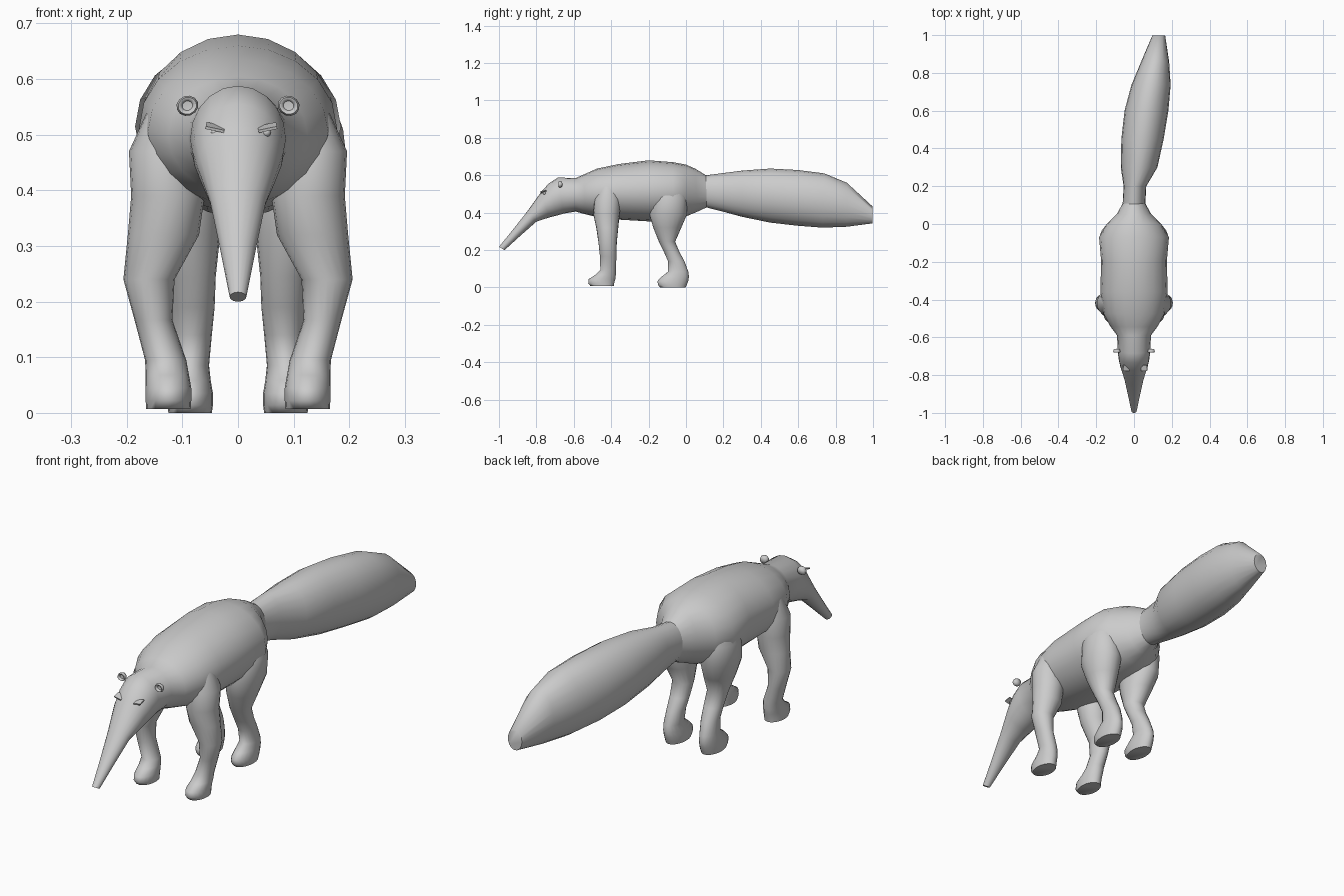
import bpy, bmesh, math
from mathutils import Matrix, Vector


def finish(name, bm, mirror=False, angle=60, shift=0.0):
    bmesh.ops.recalc_face_normals(bm, faces=bm.faces)
    mesh = bpy.data.meshes.new(name)
    bm.to_mesh(mesh)
    bm.free()
    obj = bpy.data.objects.new(name, mesh)
    obj.location.x = shift
    bpy.context.collection.objects.link(obj)
    bpy.ops.object.select_all(action='DESELECT')
    obj.select_set(True)
    bpy.context.view_layer.objects.active = obj
    bpy.ops.object.shade_smooth_by_angle(angle=math.radians(angle))
    if mirror:
        obj.modifiers.new("Mirror", 'MIRROR').use_mirror_merge = False
    return obj


def loft(name, sections, sides=20, caps=(True, True), mirror=False):
    """Each section: (y1, z1, y2, z2, centre x, half width); an ellipse
    spanning the two side-view outline points."""
    bm = bmesh.new()
    rings = []
    for y1, z1, y2, z2, cx, rx in sections:
        mid = Vector((cx, (y1 + y2) / 2, (z1 + z2) / 2))
        half = Vector((0, (y1 - y2) / 2, (z1 - z2) / 2))
        ring = []
        for i in range(sides):
            a = 2 * math.pi * i / sides
            ring.append(bm.verts.new(mid + half * math.cos(a) + Vector((rx * math.sin(a), 0, 0))))
        rings.append(ring)
    for a, b in zip(rings, rings[1:]):
        for i in range(sides):
            j = (i + 1) % sides
            bm.faces.new((a[i], a[j], b[j], b[i]))
    for ring, cap in ((rings[0], caps[0]), (rings[-1], caps[1])):
        if cap:
            bm.faces.new(ring)
    return finish(name, bm, mirror)


# Snout, head and torso in one flowing skin
loft("head_and_torso", [
    (-1.0, .217, -.97, .20, 0, .015),
    (-.925, .31, -.885, .277, 0, .032),
    (-.85, .405, -.80, .352, 0, .050),
    (-.775, .51, -.73, .375, 0, .073),
    (-.735, .555, -.69, .385, 0, .082),
    (-.685, .588, -.655, .395, 0, .086),
    (-.59, .585, -.59, .406, 0, .090),
    (-.545, .605, -.54, .392, 0, .125),
    (-.475, .636, -.47, .375, 0, .162),
    (-.36, .66, -.36, .363, 0, .178),
    (-.20, .68, -.19, .353, 0, .174),
    (-.07, .67, -.07, .36, 0, .185),
    (0, .657, 0, .38, 0, .145),
    (.05, .635, .06, .405, 0, .090),
    (.107, .60, .11, .428, 0, .060)], caps=(True, False))

# Bushy tail, swept to one side
loft("tail", [
    (.107, .60, .11, .428, 0, .060),
    (.20, .612, .20, .405, .005, .060),
    (.30, .625, .30, .378, .027, .097),
    (.45, .636, .45, .347, .045, .112),
    (.60, .628, .60, .330, .066, .116),
    (.74, .61, .73, .320, .090, .104),
    (.86, .56, .86, .325, .112, .074),
    (.998, .433, .998, .343, .131, .034)], caps=(False, True))

# Front legs
loft("front_legs", [
    (-.46, .56, -.37, .56, .115, .040),
    (-.49, .47, -.35, .47, .130, .066),
    (-.495, .39, -.355, .39, .126, .066),
    (-.48, .32, -.362, .32, .134, .064),
    (-.468, .24, -.37, .24, .160, .046),
    (-.46, .167, -.372, .167, .152, .034),
    (-.458, .095, -.375, .095, .130, .037),
    (-.485, .068, -.375, .068, .127, .039),
    (-.520, .045, -.378, .045, .125, .041),
    (-.523, .022, -.384, .022, .125, .041),
    (-.510, .007, -.386, .007, .125, .040)], mirror=True)

# Hind legs
loft("hind_legs", [
    (-.13, .58, -.03, .58, .105, .040),
    (-.18, .48, .005, .48, .110, .074),
    (-.195, .39, .005, .39, .104, .075),
    (-.175, .32, -.025, .32, .094, .062),
    (-.145, .245, -.058, .245, .084, .044),
    (-.118, .19, -.035, .19, .082, .040),
    (-.096, .14, -.008, .14, .083, .036),
    (-.095, .085, .012, .085, .087, .035),
    (-.130, .058, .016, .058, .087, .038),
    (-.152, .035, .012, .035, .086, .041),
    (-.150, .014, .004, .014, .086, .041),
    (-.138, 0, -.002, 0, .086, .039)], mirror=True)

# Ears: a raised rim around a dished disc
bm = bmesh.new()
turn = (Matrix.Translation((.091, -.672, .552)) @ Matrix.Rotation(math.radians(20), 4, 'Y')
        @ Matrix.Diagonal((1.05, 1, .95, 1)))
profile = [(.0, .000), (.009, -.001), (.012, -.008), (.016, -.009), (.019, -.002), (.015, .009), (0, .012)]
rings = [[bm.verts.new(turn @ Vector((r * math.cos(k * math.pi / 6), d, r * math.sin(k * math.pi / 6))))
          for k in range(12)] for r, d in profile]
for a, b in zip(rings, rings[1:]):
    for i in range(12):
        bm.faces.new((a[i], a[i - 1], b[i - 1], b[i]))
bmesh.ops.remove_doubles(bm, verts=bm.verts, dist=1e-5)
finish("ears", bm, mirror=True)

# Eyes
bm = bmesh.new()
bmesh.ops.create_uvsphere(bm, u_segments=12, v_segments=8, radius=.008,
                          matrix=Matrix.Translation((.046, -.757, .504)))
finish("eyes", bm, mirror=True, shift=.005)

# Brows: thin slanted bars over the eyes
bm = bmesh.new()
bmesh.ops.create_cube(bm, size=1, matrix=Matrix.Translation((.047, -.762, .513))
                      @ Matrix.Rotation(math.radians(-12), 4, 'Y')
                      @ Matrix.Rotation(math.radians(15), 4, 'X')
                      @ Matrix.Diagonal((.034, .03, .005, 1)))
finish("brows", bm, mirror=True, angle=30, shift=.006)
